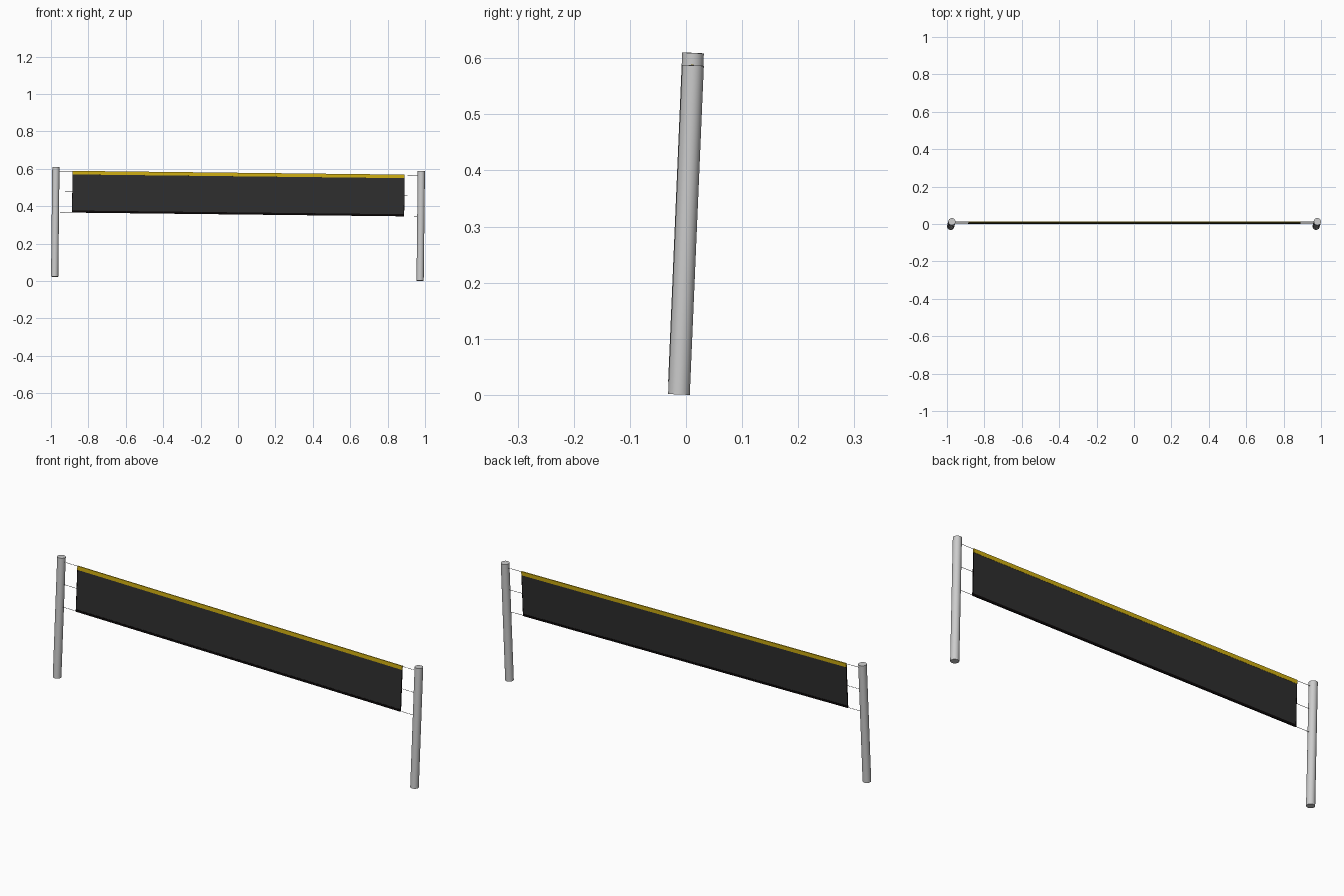
import bpy
import math
from mathutils import Matrix

if "Cube" in bpy.data.objects:
    bpy.data.objects.remove(bpy.data.objects["Cube"])

POST_X, POST_R, POST_H = 0.977, 0.0193, 0.587
NET_X, NET_TOP, NET_BOT = 0.888, 0.567, 0.344


def material(name, rgb):
    m = bpy.data.materials.new(name)
    m.diffuse_color = (*rgb, 1)
    m.use_nodes = True
    m.node_tree.nodes["Principled BSDF"].inputs["Base Color"].default_value = m.diffuse_color
    return m


grey = material("light grey metal", (0.6, 0.6, 0.6))
dark = material("dark net", (0.027, 0.027, 0.027))
yellow = material("yellow tape", (0.62, 0.42, 0.006))
black = material("black edging", (0.003, 0.002, 0.002))
cord = material("grey cord", (0.35, 0.35, 0.35))
parts = []


def finish(name, mat):
    ob = bpy.context.object
    ob.name = name
    ob.data.materials.append(mat)
    parts.append(ob)
    return ob


def box(name, mat, x0, x1, z0, z1, thick):
    bpy.ops.mesh.primitive_cube_add(size=1)
    ob = finish(name, mat)
    ob.data.transform(Matrix.Translation(((x0 + x1) / 2, 0, (z0 + z1) / 2))
                      @ Matrix.Diagonal((x1 - x0, thick, z1 - z0, 1)))
    return ob


def cylinder(name, mat, radius, length, sides, matrix):
    bpy.ops.mesh.primitive_cylinder_add(vertices=sides, radius=radius, depth=length)
    bpy.ops.object.shade_smooth_by_angle()
    ob = finish(name, mat)
    ob.data.transform(matrix)
    return ob


# net panel with yellow top tape and black bottom and side edging
box("net", dark, -NET_X + 0.002, NET_X - 0.002, NET_BOT + 0.01, NET_TOP - 0.018, 0.003)
box("top_tape", yellow, -NET_X, NET_X, NET_TOP - 0.019, NET_TOP, 0.005)
box("bottom_tape", black, -NET_X, NET_X, NET_BOT, NET_BOT + 0.011, 0.005)

for side, s in (("left", -1), ("right", 1)):
    # round post
    cylinder(side + "_post", grey, POST_R, POST_H, 32,
             Matrix.Translation((s * POST_X, 0, POST_H / 2)))
    a, b = sorted((s * NET_X, s * (NET_X - 0.003)))
    box(side + "_net_edge", black, a, b, NET_BOT + 0.01, NET_TOP - 0.018, 0.004)
    # three cords from net to post
    for level, z in (("top", NET_TOP - 0.002), ("middle", 0.456), ("bottom", NET_BOT + 0.002)):
        length = POST_X - NET_X
        cylinder(f"{side}_{level}_cord", cord, 0.001, length, 8,
                 Matrix.Translation((s * (NET_X + POST_X) / 2, 0, z))
                 @ Matrix.Rotation(math.pi / 2, 4, 'Y'))

# whole net leans slightly backwards and to the right
lean = (Matrix.Rotation(0.0113, 4, 'Y') @ Matrix.Rotation(-0.0427, 4, 'X')
        @ Matrix.Translation((0, 0, -POST_H / 2)))
for ob in parts:
    ob.data.transform(lean)
low = min(v.co.z for ob in parts for v in ob.data.vertices)
for ob in parts:
    ob.data.transform(Matrix.Translation((0, 0, -low)))
